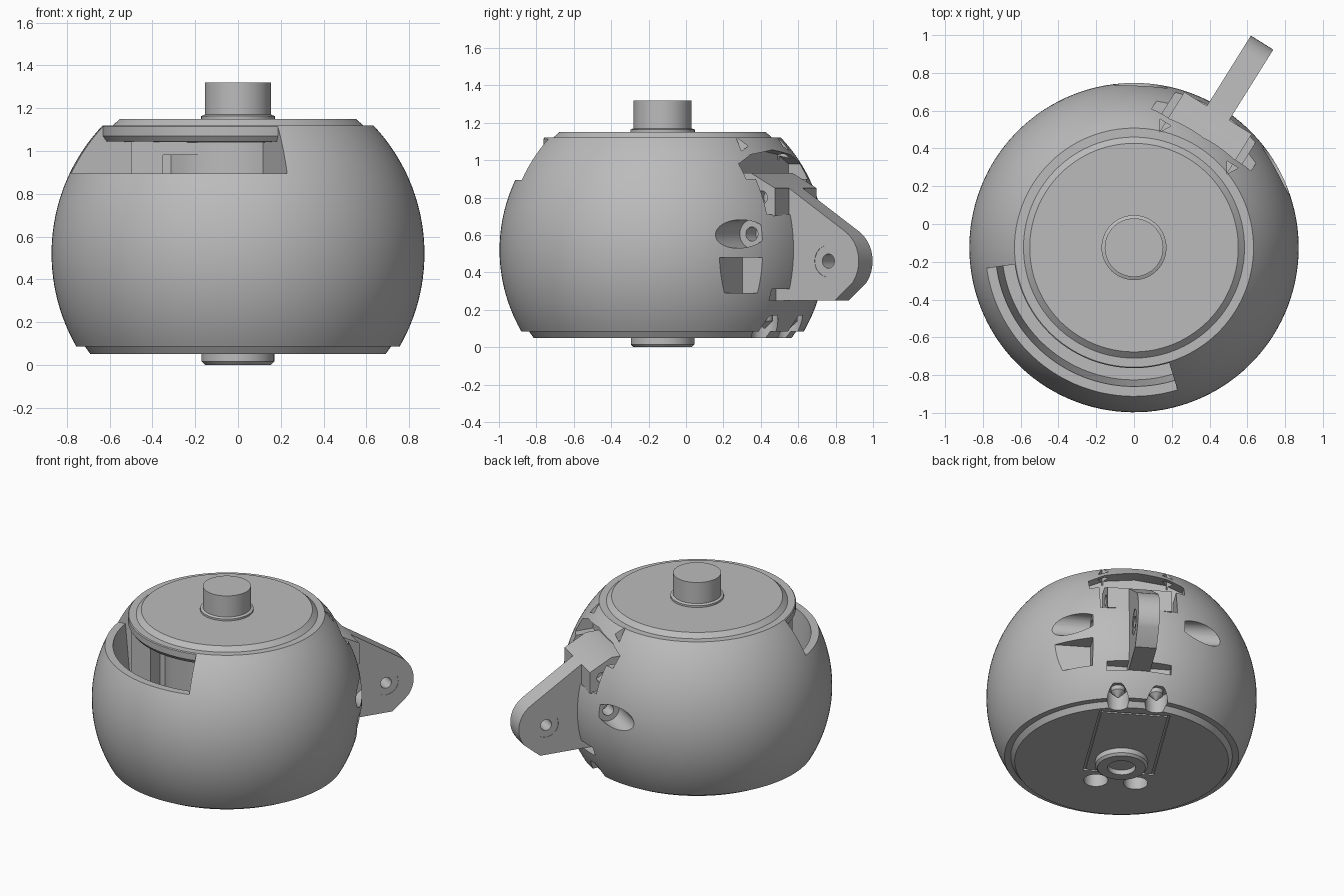
import bpy, bmesh
from math import sin, cos, pi, radians, sqrt
from mathutils import Matrix, Vector

old = bpy.data.objects.get("Cube")
if old:
    bpy.data.objects.remove(old, do_unlink=True)

grey = bpy.data.materials.new("plain grey")
grey.use_nodes = True
grey.diffuse_color = (0.5, 0.5, 0.5, 1)
grey.node_tree.nodes["Principled BSDF"].inputs["Base Color"].default_value = (0.5, 0.5, 0.5, 1)

# Local frame: +x runs out along the arm, y across it
TURN = radians(58)
FRAME = Matrix.Translation((0, -0.125, 0)) @ Matrix.Rotation(TURN, 4, 'Z')
R, MID = 0.872, 0.52


def loft(name, rings, wrap=False, frame=FRAME):
    """Join closed rings of points; cap the ends unless wrapped."""
    bm = bmesh.new()
    rows = [[bm.verts.new(frame @ Vector(p)) for p in ring] for ring in rings]
    n = len(rows[0])
    pairs = list(zip(rows, rows[1:])) + ([(rows[-1], rows[0])] if wrap else [])
    for a, b in pairs:
        for i in range(n):
            j = (i + 1) % n
            bm.faces.new((a[i], a[j], b[j], b[i]))
    if not wrap:
        bm.faces.new(rows[0])
        bm.faces.new(rows[-1])
    bmesh.ops.remove_doubles(bm, verts=bm.verts, dist=1e-5)
    bmesh.ops.dissolve_degenerate(bm, edges=bm.edges, dist=1e-6)
    bmesh.ops.recalc_face_normals(bm, faces=bm.faces)
    mesh = bpy.data.meshes.new(name)
    bm.to_mesh(mesh)
    bm.free()
    mesh.materials.append(grey)
    ob = bpy.data.objects.new(name, mesh)
    bpy.context.collection.objects.link(ob)
    return ob


def lathe(name, profile, steps=96):
    rings = [[(r * cos(t), r * sin(t), z) for r, z in profile]
             for t in (2 * pi * i / steps for i in range(steps))]
    return loft(name, rings, wrap=True)


def sector(name, profile, a, b, steps=48):
    angles = [radians(a + (b - a) * i / steps) for i in range(steps + 1)]
    return loft(name, [[(r * cos(t), r * sin(t), z) for r, z in profile] for t in angles])


def prism(name, pts, lo, hi, axis, frame=FRAME):
    place = {'x': lambda p, q, h: (h, p, q),
             'y': lambda p, q, h: (p, h, q),
             'z': lambda p, q, h: (p, q, h)}[axis]
    return loft(name, [[place(p, q, h) for p, q in pts] for h in (lo, hi)], frame=frame)


def circle(x, y, r, n=32, start=0.0):
    return [(x + r * cos(start + 2 * pi * i / n), y + r * sin(start + 2 * pi * i / n)) for i in range(n)]


def box(name, x, y, z, frame=FRAME):
    return prism(name, [(x[0], y[0]), (x[1], y[0]), (x[1], y[1]), (x[0], y[1])], z[0], z[1], 'z', frame)


def cut(target, *cutters):
    for c in cutters:
        mod = target.modifiers.new("cut", 'BOOLEAN')
        mod.operation, mod.solver, mod.object = 'DIFFERENCE', 'EXACT', c
        bpy.context.view_layer.objects.active = target
        bpy.ops.object.modifier_apply(modifier=mod.name)
        bpy.data.objects.remove(c, do_unlink=True)


# Main body: truncated ball with a stepped base and a chamfered lid
profile = [(0, 0.05), (0.69, 0.05), (0.715, 0.085)]
for i in range(33):
    z = 0.085 + (1.12 - 0.085) * i / 32
    profile.append((sqrt(R * R - (z - MID) ** 2), z))
profile += [(0.585, 1.12), (0.552, 1.15), (0, 1.15)]
body = lathe("body", profile, 128)

# Front window, leaving a rail under the lid
cut(body, sector("window_cutter",
                 [(0.4, 0.5), (0.7, 0.5), (0.735, 0.895), (1.1, 0.895), (1.1, 1.3), (0.638, 1.3),
                  (0.638, 1.07), (0.62, 1.045), (0.4, 1.04)], 130, 229))

# Arm pocket, its arched top and the slot below the arm
cut(body,
    prism("pocket_cutter", [(-0.31, 0.9), (0.31, 0.9), (0.31, 0.98), (0.2, 1.03), (0, 1.055),
                            (-0.2, 1.03), (-0.31, 0.98)], 0.6, 1.1, 'x'),
    box("lower_pocket_cutter", (0.6, 1.1), (-0.25, 0.25), (0.71, 0.91)),
    box("under_arm_cutter", (0.76, 1.1), (-0.21, 0.21), (0.25, 0.31)),
    box("side_slot_cutter", (0.69, 0.82), (-0.8, -0.3), (0.29, 0.48)))

# Side screw bores, base bores and triangular vents, mirrored across the arm
for s in (-1, 1):
    cut(body,
        prism("side_bore_cutter", circle(0.75, 0.605, 0.076), s * 0.3, s * 0.9, 'y'),
        prism("side_screw_cutter", circle(0.75, 0.605, 0.038), s * 0.2, s * 0.35, 'y'),
        prism("rear_bore_cutter", circle(0.72, s * 0.125, 0.072), 0.0, 0.17, 'z'),
        prism("base_hole_cutter", circle(-0.27, s * 0.13, 0.078), 0.0, 0.25, 'z'),
        prism("vent_cutter", circle(0.63, s * 0.21, 0.04, 3, s * pi / 3), 1.0, 1.14, 'z'))
    # Pointed screw tip in each rear bore
    loft("screw_tip", [[(x, y, z) for x, y in circle(0.72, s * 0.125, r, 24)]
                       for r, z in ((0.045, 0.19), (0.045, 0.14), (0.004, 0.1))])

# Base hatch outlined by a shallow groove
cut(body, box("hatch_cutter", (-0.15, 0.62), (-0.23, 0.23), (0.0, 0.062)))
box("base_hatch", (-0.135, 0.605), (-0.215, 0.215), (0.05, 0.08))

# Mechanism block seen through the window
SQUARE = Matrix.Translation((0, -0.125, 0))
block = box("inner_block", (-0.5, 0.0), (-0.36, 0.0), (0.5, 1.05), SQUARE)
cut(block, box("block_cutter", (-0.35, -0.15), (-0.5, -0.25), (0.45, 0.98), SQUARE))

# Top knob with collar, and the hollow foot
lathe("knob", [(0, 1.14), (0.172, 1.14), (0.172, 1.163), (0.155, 1.17), (0.155, 1.32), (0, 1.32)], 64)
lathe("foot", [(0, 0.07), (0, 0.035), (0.09, 0.035), (0.09, 0.0), (0.155, 0.0), (0.17, 0.015), (0.17, 0.07)], 64)

# Hinge head with pin holes
head = prism("hinge_head", [(0.58, 0.7), (0.58, 0.93), (0.69, 0.93), (0.84, 0.85), (0.84, 0.7)], -0.21, 0.21, 'y')
for s in (-1, 1):
    cut(head, prism("pin_cutter", circle(0.755, 0.8, 0.036), s * 0.13, s * 0.3, 'y'))

# Arm: tapered plate with rounded end, cross hole and shallow round recess
tip = [(1.09 + 0.19 * cos(t), 0.46 + 0.19 * sin(t)) for t in (radians(-38 + 95 * i / 14) for i in range(15))]
arm = prism("arm", [(0.7, 0.25), (1.13, 0.25)] + tip + [(0.84, 0.85), (0.7, 0.85)], -0.07, 0.07, 'y')
for s in (-1, 1):
    cut(arm, prism("recess_cutter", circle(1.087, 0.46, 0.085), s * 0.067, s * 0.1, 'y'))
cut(arm, prism("arm_hole_cutter", circle(1.087, 0.46, 0.038), -0.2, 0.2, 'y'))

# Smooth shading with sharp edges kept
bpy.ops.object.select_all(action='DESELECT')
for ob in bpy.context.collection.objects:
    if ob.type == 'MESH':
        ob.select_set(True)
        bpy.context.view_layer.objects.active = ob
bpy.ops.object.shade_smooth_by_angle(angle=radians(30))
